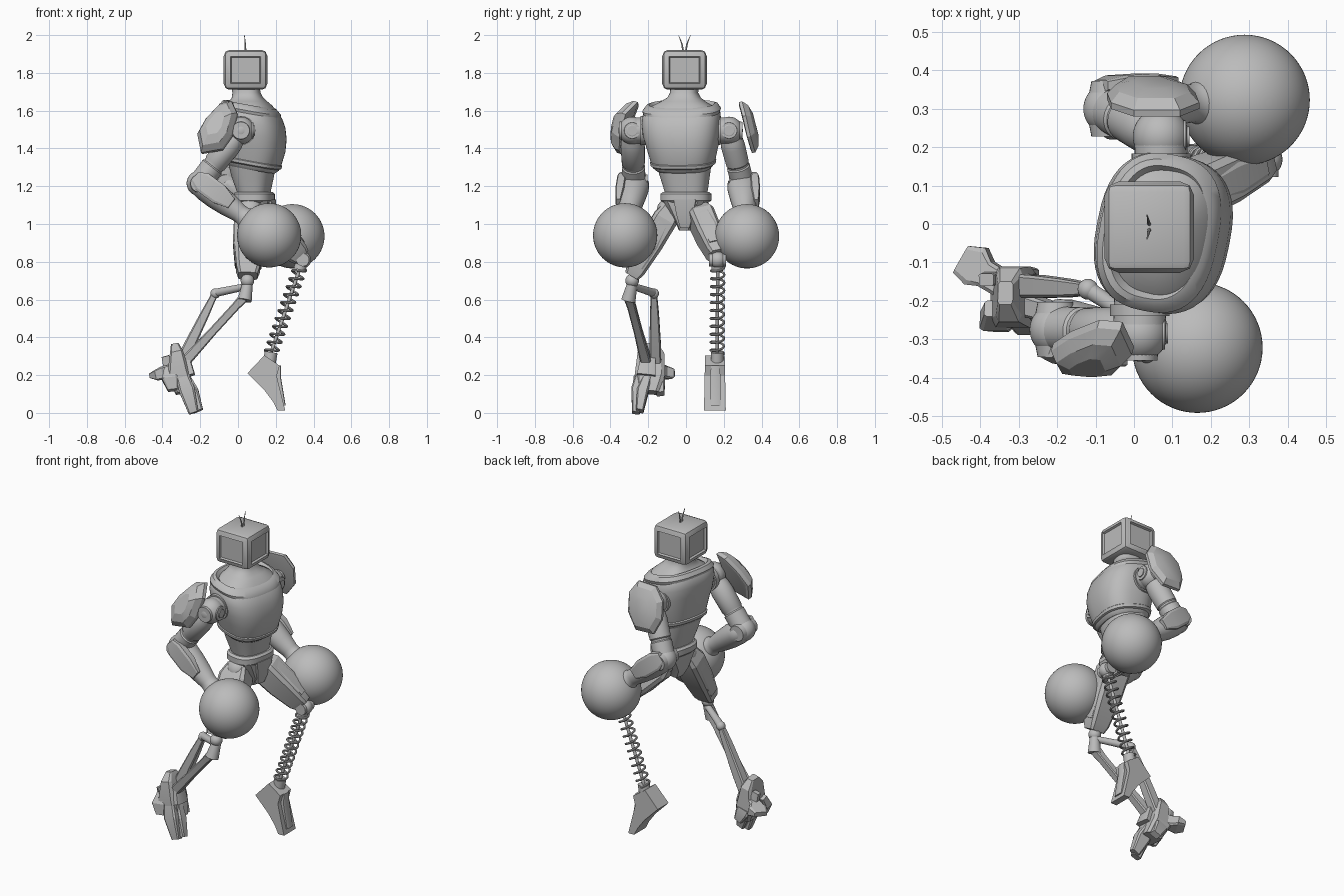
import bpy, bmesh, math
from mathutils import Vector as V, Matrix

cube = bpy.data.objects.get("Cube")
if cube:
    bpy.data.objects.remove(cube)

grey = bpy.data.materials.new("plain grey")
grey.use_nodes = True
COL = (0.5, 0.5, 0.5, 1)
grey.diffuse_color = COL
grey.node_tree.nodes["Principled BSDF"].inputs["Base Color"].default_value = COL
X, Y, Z = V((1, 0, 0)), V((0, 1, 0)), V((0, 0, 1))

def finish(name, me, angle=35):
    me.materials.clear()
    me.materials.append(grey)
    me.shade_smooth()
    me.set_sharp_from_angle(angle=math.radians(angle))
    bpy.context.collection.objects.link(bpy.data.objects.new(name, me))

def from_bm(name, bm, angle=35):
    bmesh.ops.recalc_face_normals(bm, faces=bm.faces)
    me = bpy.data.meshes.new(name)
    bm.to_mesh(me)
    bm.free()
    finish(name, me, angle)

def section(n, p=2.0):
    """Unit superellipse outline."""
    f = lambda c: math.copysign(abs(c) ** (2 / p), c)
    return [(f(math.cos(2 * math.pi * i / n)), f(math.sin(2 * math.pi * i / n))) for i in range(n)]

ROUND, CHEST = section(28), section(48, 2.6)
BOX = [(1, -.75), (1, .75), (.75, 1), (-.75, 1), (-1, .75), (-1, -.75), (-.75, -1), (.75, -1)]

def skin(name, rings, angle=35):
    """Closed surface through rings of points."""
    bm = bmesh.new()
    rows = [[bm.verts.new(p) for p in r] for r in rings]
    n = len(rows[0])
    for a, b in zip(rows, rows[1:]):
        for i in range(n):
            bm.faces.new((a[i], a[(i + 1) % n], b[(i + 1) % n], b[i]))
    bm.faces.new(rows[0][::-1])
    bm.faces.new(rows[-1])
    from_bm(name, bm, angle)

def limb(name, stations, sec=ROUND, side=Y, axis=None, angle=35):
    """Loft of stations (centre, half width[, half depth]); width runs along side."""
    st = [(V(s[0]), s[1], s[-1]) for s in stations]
    ax = (axis or st[-1][0] - st[0][0]).normalized()
    u = (side - ax * side.dot(ax)).normalized()
    w = ax.cross(u)
    skin(name, [[c + u * (a * p) + w * (b * q) for p, q in sec] for c, a, b in st], angle)

def along(a, b, prof):
    """Stations at fractions of the line from a to b."""
    return [(V(a).lerp(V(b), p[0]),) + tuple(p[1:]) for p in prof]

def ball(name, c, r, seg=48):
    bm = bmesh.new()
    bmesh.ops.create_uvsphere(bm, u_segments=seg, v_segments=seg // 2, radius=r, matrix=Matrix.Translation(V(c)))
    from_bm(name, bm)

def rod(name, a, b, r, r2=None, side=Y):
    limb(name, [(a, r), (b, r if r2 is None else r2)], ROUND, side)

# Head: chamfered casing with a recessed panel on every side
bm = bmesh.new()
bmesh.ops.create_cube(bm, size=1, matrix=Matrix.Translation((.04, -.008, 1.816)) @ Matrix.Diagonal((.225, .23, .208, 1)))
bmesh.ops.bevel(bm, geom=bm.edges[:], offset=.024, segments=2, affect='EDGES', profile=.5)
sides = [f for f in bm.faces if f.calc_area() > .02 and abs(f.normal.z) < .5]
bmesh.ops.inset_individual(bm, faces=sides, thickness=.012, depth=.004)
bmesh.ops.inset_individual(bm, faces=sides, thickness=.007, depth=-.012)
from_bm("head", bm, 25)
for s in (-1, 1):
    limb("antenna", [((.04, -.008 + s * .006, 1.91), .005), ((.038, -.008 + s * .014, 1.955), .004),
                     ((.034, -.008 + s * .032, 2), .0012)], section(8), axis=Z)

# Torso, turned slightly towards its right; the chest rings lean forward
LAT, LEAN = V((.2, 1, 0)).normalized(), V((.18, -.036, 1))

def stack(name, rows, sec=CHEST, axis=Z):
    limb(name, [((x, y, z), w, d) for x, y, z, w, d in rows], sec, LAT, axis)

stack("neck", [(.06, -.02, 1.59, .185, .14), (.058, -.018, 1.625, .16, .12), (.054, -.015, 1.65, .115, .096),
               (.05, -.01, 1.67, .086, .08), (.045, -.01, 1.695, .073, .073), (.04, -.008, 1.73, .072, .072)])
stack("chest", [(.075, -.015, 1.29, .14, .12), (.077, -.015, 1.305, .157, .136), (.08, -.015, 1.34, .17, .148),
                (.084, -.018, 1.41, .188, .164), (.08, -.022, 1.48, .204, .174), (.073, -.024, 1.54, .208, .174),
                (.067, -.024, 1.585, .203, .163), (.064, -.023, 1.61, .188, .145)], axis=LEAN)
stack("collar", [(.067, -.023, 1.585, .2, .158), (.065, -.023, 1.605, .207, .157), (.061, -.022, 1.63, .19, .138),
                 (.061, -.022, 1.636, .174, .12), (.061, -.02, 1.61, .15, .1)], axis=LEAN)
stack("chest_rim", [(.076, -.015, 1.31, .157, .138), (.077, -.015, 1.317, .17, .149), (.078, -.015, 1.333, .173, .153),
                    (.079, -.015, 1.343, .162, .142)], axis=LEAN)
stack("abdomen", [(.085, 0, 1.14, .105, .08), (.083, 0, 1.18, .115, .088), (.078, -.006, 1.25, .13, .108),
                  (.075, -.012, 1.32, .145, .122)])
stack("belt", [(.085, 0, 1.115, .12, .095), (.085, 0, 1.125, .135, .105), (.085, 0, 1.158, .135, .105),
               (.085, 0, 1.17, .122, .094)])
stack("pelvis", [(.085, 0, .965, .03, .05), (.085, 0, 1.02, .05, .08), (.085, 0, 1.13, .115, .09)], BOX)
stack("pelvis_plate", [(.155, -.005, .98, .025, .012), (.172, -.005, 1.05, .045, .015), (.182, -.005, 1.13, .06, .012)], BOX)

# Arms, each ending in a large ball
def arm(tag, shoulder, elbow, fist, out):
    sh, el, fi = V(shoulder), V(elbow), V(fist)
    rod(tag + "_shoulder_axle", sh - Y * out * .13, sh, .066, .07, X)
    rod(tag + "_shoulder_collar", sh - Y * out * .075, sh - Y * out * .045, .077, side=X)
    ball(tag + "_shoulder_joint", sh, .073)
    rod(tag + "_shoulder_cap", sh - X * .02, sh + X * .066, .05, .042)
    rod(tag + "_shoulder_bolt", sh + X * .06, sh + X * .074, .026)
    rod(tag + "_shoulder_side_cap", sh, sh + Y * out * .07, .052, .046, X)
    limb(tag + "_upper_arm", along(sh, el, [(.05, .045), (.2, .06), (.3, .064), (.62, .061), (.64, .056),
                                            (.67, .056), (.69, .062), (1, .06)]))
    ball(tag + "_elbow", el, .067)
    for s in (-1, 1):
        rod(tag + "_elbow_cap", el, el + Y * s * .072, .06, .046, X)
    limb(tag + "_forearm", along(el, fi, [(-.08, .05, .045), (0, .08, .064), (.1, .083, .07), (.25, .075, .07),
                                          (.42, .064, .062), (.57, .05), (.62, .05), (.68, .062), (.76, .09), (.85, .11)]))
    # forearm guard plate on the outside
    off = V((0, out * .062, .02))
    limb(tag + "_forearm_guard", along(el + off, fi + off, [(-.06, .014, .03), (.05, .024, .055), (.28, .024, .055),
                                                            (.46, .012, .03)]), BOX, angle=20)
    ball(tag + "_ball_hand", fi, .17, 64)

arm("right", (.015, -.285, 1.495), (-.205, -.275, 1.215), (.165, -.322, .94), -1)
arm("left", (.07, .228, 1.495), (-.065, .3, 1.215), (.288, .323, .935), 1)

# Faceted shoulder shields
def shield(name, outline, push):
    pts = [V(p) for p in outline]
    mid = sum(pts, V()) / len(pts)
    skin(name, [[mid + (p - mid) * s + V(push) * t for p in pts]
                for s, t in ((.88, -.05), (1, 0), (1, .3), (.8, .75), (.45, 1))], 20)

shield("right_shoulder_shield", [(-.03, -.255, 1.645), (-.09, -.25, 1.63), (-.165, -.28, 1.55), (-.21, -.31, 1.47),
                                 (-.19, -.345, 1.37), (-.08, -.355, 1.39), (-.03, -.35, 1.46), (0, -.32, 1.58)],
       (-.02, -.07, .025))
shield("left_shoulder_shield", [(.12, .28, 1.645), (0, .28, 1.64), (-.06, .3, 1.57), (-.07, .325, 1.47),
                                (-.03, .35, 1.38), (.09, .35, 1.375), (.16, .325, 1.46), (.17, .3, 1.57)],
       (0, .055, .015))

# Thighs: tapered boxes with raised plates
def thigh(tag, hip, knee):
    hip, knee = V(hip), V(knee)
    ball(tag + "_hip", hip, .07, 32)
    limb(tag + "_thigh", along(hip, knee, [(-.05, .05, .06), (.12, .066, .085), (.5, .064, .08), (.9, .052, .062),
                                           (1, .04, .05)]), BOX, angle=20)
    for s in (1, -1):
        off = (knee - hip).cross(Y).normalized() * s * .068
        limb(tag + "_thigh_plate", along(hip + off, knee + off * .8, [(.15, .03, .018), (.5, .042, .024),
                                                                      (.85, .03, .014)]), BOX, angle=20)

thigh("right", (.065, -.085, 1.07), (.052, -.287, .725))
thigh("left", (.11, .07, 1.06), (.33, .17, .83))

# Right lower leg: knee joint, linkage and two struts
ball("right_knee", (.05, -.285, .7), .036, 24)
rod("right_knee_pin", (.035, -.305, .595), (.05, -.285, .68), .038, .028)
rod("right_knee_link", (.05, -.28, .67), (-.12, -.17, .635), .018, .022)
ball("right_rear_joint", (-.12, -.17, .632), .027, 24)
limb("right_calf", along((-.12, -.17, .635), (-.31, -.16, .25), [(0, .016), (.3, .024), (.7, .03), (1, .03)]), BOX)
limb("right_shin", along((.03, -.3, .61), (-.3, -.205, .25), [(0, .026), (.12, .022), (.5, .022), (1, .03)]), BOX)

# Right foot: clawed and pointing down
limb("right_ankle", [((-.335, -.18, .365), .03, .02), ((-.325, -.185, .32), .07, .035),
                     ((-.315, -.19, .2), .08, .06), ((-.28, -.205, .11), .06, .05)], BOX, angle=20)
for start, mid, tip in (((-.31, -.23, .24), (-.27, -.26, .12), (-.235, -.265, 0)),
                        ((-.29, -.2, .2), (-.25, -.23, .11), (-.21, -.245, .01)),
                        ((-.33, -.15, .22), (-.3, -.14, .16), (-.27, -.135, .1)),
                        ((-.36, -.22, .24), (-.36, -.25, .18), (-.345, -.262, .12))):
    limb("right_toe", [(start, .022, .03), (mid, .03, .042), (tip, .02, .026)], BOX, angle=20)
limb("right_heel", [((-.31, -.175, .23), .035, .035), ((-.385, -.13, .215), .036, .035), ((-.41, -.11, .205), .055, .03),
                    ((-.45, -.092, .2), .04, .014)], BOX, angle=20)
limb("right_ankle_fin", [((-.36, -.14, .21), .018, .03), ((-.385, -.145, .3), .016, .02)], BOX)
limb("right_ankle_guard", [((-.27, -.2, .29), .04, .016), ((-.245, -.21, .2), .05, .018)], BOX)

# Left lower leg: knee joint, spring and inner rod
KNEE, ANKLE = V((.343, .168, .81)), V((.165, .165, .29))
rod("left_knee_pin", KNEE - Y * .045, KNEE + Y * .045, .034, side=X)
ball("left_knee", KNEE, .044, 24)
rod("left_spring_cap", KNEE, KNEE.lerp(ANKLE, .1), .032)
rod("left_spring_rod", KNEE, ANKLE, .009)
cu = bpy.data.curves.new("spring_path", 'CURVE')
cu.dimensions, cu.bevel_depth, cu.bevel_resolution = '3D', .0065, 2
turns, per = 11, 16
sp = cu.splines.new('POLY')
sp.points.add(turns * per)
w = (ANKLE - KNEE).cross(Y).normalized()
for i, p in enumerate(sp.points):
    t = 2 * math.pi * i / per
    c = KNEE.lerp(ANKLE, .07 + .89 * i / (turns * per))
    p.co = (*(c + Y * .035 * math.cos(t) + w * .035 * math.sin(t)), 1)
tmp = bpy.data.objects.new("spring_path", cu)
bpy.context.collection.objects.link(tmp)
coil = bpy.data.meshes.new_from_object(tmp.evaluated_get(bpy.context.evaluated_depsgraph_get()))
bpy.data.objects.remove(tmp)
finish("left_spring", coil)

# Left foot: bent blade with a raised spine
BLADE = [(.14, .305), (.05, .21), (.14, .12), (.185, .06), (.21, .012), (.25, .012), (.228, .1), (.205, .195), (.22, .25)]
skin("left_foot", [[V((x, .153 + s * (.058 - .02 * z), z)) for x, z in BLADE] for s in (-1, 1)], 20)
limb("left_foot_spine", [((.24, .155, .04), .028, .012), ((.215, .155, .19), .028, .012),
                         ((.215, .155, .25), .022, .012)], BOX, axis=Z)
rod("left_ankle", ANKLE.lerp(KNEE, .06), ANKLE - Z * .03, .034)
